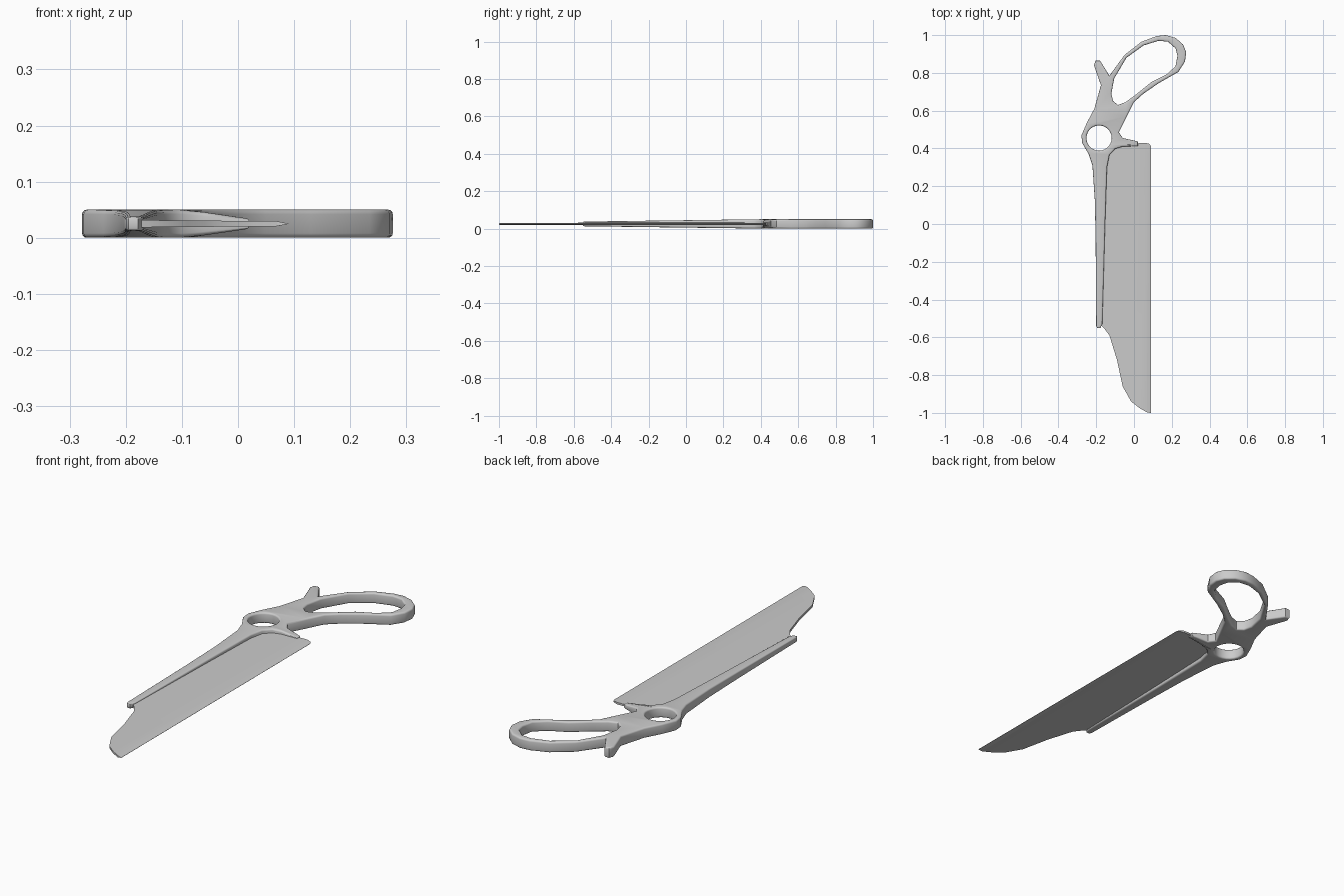
import bpy, bmesh, math

if "Cube" in bpy.data.objects:
    bpy.data.objects.remove(bpy.data.objects["Cube"])

ZC = 0.025      # mid plane height
HALF = 0.025    # half thickness of the handle


def smooth(obj, angle=30):
    bpy.ops.object.select_all(action='DESELECT')
    obj.select_set(True)
    bpy.context.view_layer.objects.active = obj
    bpy.ops.object.shade_smooth_by_angle(angle=math.radians(angle))


def lerp(a, b, t):
    t = max(0.0, min(1.0, t))
    return a + (b - a) * t


# Handle outline: spine, pivot ring, spur, finger loop, blade arm
body = [(-0.20, -0.54), (-0.203, -0.1), (-0.207, 0.12), (-0.22, 0.31), (-0.24, 0.37),
        (-0.275, 0.43), (-0.278, 0.47), (-0.25, 0.535), (-0.21, 0.61), (-0.175, 0.735),
        (-0.212, 0.84), (-0.204, 0.865), (-0.18, 0.865), (-0.13, 0.785), (-0.05, 0.895),
        (0.04, 0.965), (0.12, 0.995), (0.17, 1.0), (0.22, 0.985), (0.26, 0.95),
        (0.276, 0.91), (0.27, 0.86), (0.235, 0.805), (0.13, 0.745), (0.05, 0.69),
        (0.0, 0.645), (-0.04, 0.565), (-0.08, 0.485), (-0.06, 0.455), (0.0, 0.442),
        (0.02, 0.436), (0.02, 0.413), (-0.06, 0.41), (-0.1, 0.398), (-0.13, 0.365),
        (-0.143, 0.3), (-0.153, 0.0), (-0.168, -0.53), (-0.178, -0.551), (-0.195, -0.551)]
loop_hole = [(-0.11, 0.65), (-0.12, 0.69), (-0.105, 0.77), (-0.04, 0.88), (0.05, 0.945),
             (0.13, 0.97), (0.18, 0.965), (0.22, 0.93), (0.23, 0.89), (0.22, 0.835),
             (0.17, 0.79), (0.09, 0.75), (0.01, 0.685), (-0.045, 0.645), (-0.085, 0.63)]
ring_hole = [(-0.185 + 0.067 * math.cos(i * math.tau / 24),
              0.455 + 0.067 * math.sin(i * math.tau / 24)) for i in range(24)]

curve = bpy.data.curves.new("handle", 'CURVE')
curve.dimensions = '2D'
curve.fill_mode = 'BOTH'
curve.bevel_depth = 0.008
curve.offset = -0.008
curve.extrude = HALF - 0.008
curve.bevel_resolution = 2
for pts in (body, loop_hole, ring_hole):
    s = curve.splines.new('POLY')
    s.points.add(len(pts) - 1)
    for p, (x, y) in zip(s.points, pts):
        p.co = (x, y, 0, 1)
    s.use_cyclic_u = True
handle = bpy.data.objects.new("handle", curve)
bpy.context.collection.objects.link(handle)
bpy.context.view_layer.objects.active = handle
handle.select_set(True)
bpy.ops.object.convert(target='MESH')
handle = bpy.context.object

# Thin the spine towards its tip and the arm towards the blade
bm = bmesh.new()
bm.from_mesh(handle.data)
bmesh.ops.remove_doubles(bm, verts=bm.verts, dist=0.0002)
for v in bm.verts:
    k = 1.0
    if v.co.y < 0.5 and v.co.x > -0.1:
        k = lerp(1.0, 0.36, (v.co.x + 0.09) / 0.11)
    elif v.co.y < 0.4:
        k = lerp(1.0, 0.5, (0.4 - v.co.y) / 0.95)
    v.co.z = ZC + v.co.z * k
bmesh.ops.recalc_face_normals(bm, faces=bm.faces)
bm.to_mesh(handle.data)
bm.free()
smooth(handle, 40)

# Blade: thin plate with a ground cutting edge along +x
blade_pts = [(0.09, -1.0), (0.09, 0.41), (0.082, 0.424), (0.06, 0.43), (0.03, 0.43),
             (0.015, 0.424), (-0.1, 0.42), (-0.15, 0.38), (-0.17, 0.3), (-0.18, -0.53),
             (-0.16, -0.55), (-0.13, -0.59), (-0.09, -0.72), (-0.06, -0.86),
             (-0.015, -0.94), (0.03, -0.975), (0.07, -0.998)]
bm = bmesh.new()
bm.faces.new([bm.verts.new((x, y, 0)) for x, y in blade_pts])
bmesh.ops.bisect_plane(bm, geom=bm.verts[:] + bm.edges[:] + bm.faces[:],
                       plane_co=(0.069, 0, 0), plane_no=(1, 0, 0))
top = bm.verts[:]
ext = bmesh.ops.extrude_face_region(bm, geom=bm.faces[:], use_keep_orig=True)
low = {g for g in ext['geom'] if isinstance(g, bmesh.types.BMVert)}
for v in bm.verts:
    h = lerp(0.0065, 0.0045, (v.co.x + 0.18) / 0.25)
    if v.co.x > 0.0695:
        h = lerp(0.0045, 0.0004, (v.co.x - 0.069) / 0.021)
    v.co.z = ZC + (h if v in low else -h)
bmesh.ops.recalc_face_normals(bm, faces=bm.faces)
mesh = bpy.data.meshes.new("blade")
bm.to_mesh(mesh)
bm.free()
blade = bpy.data.objects.new("blade", mesh)
bpy.context.collection.objects.link(blade)
smooth(blade, 30)
